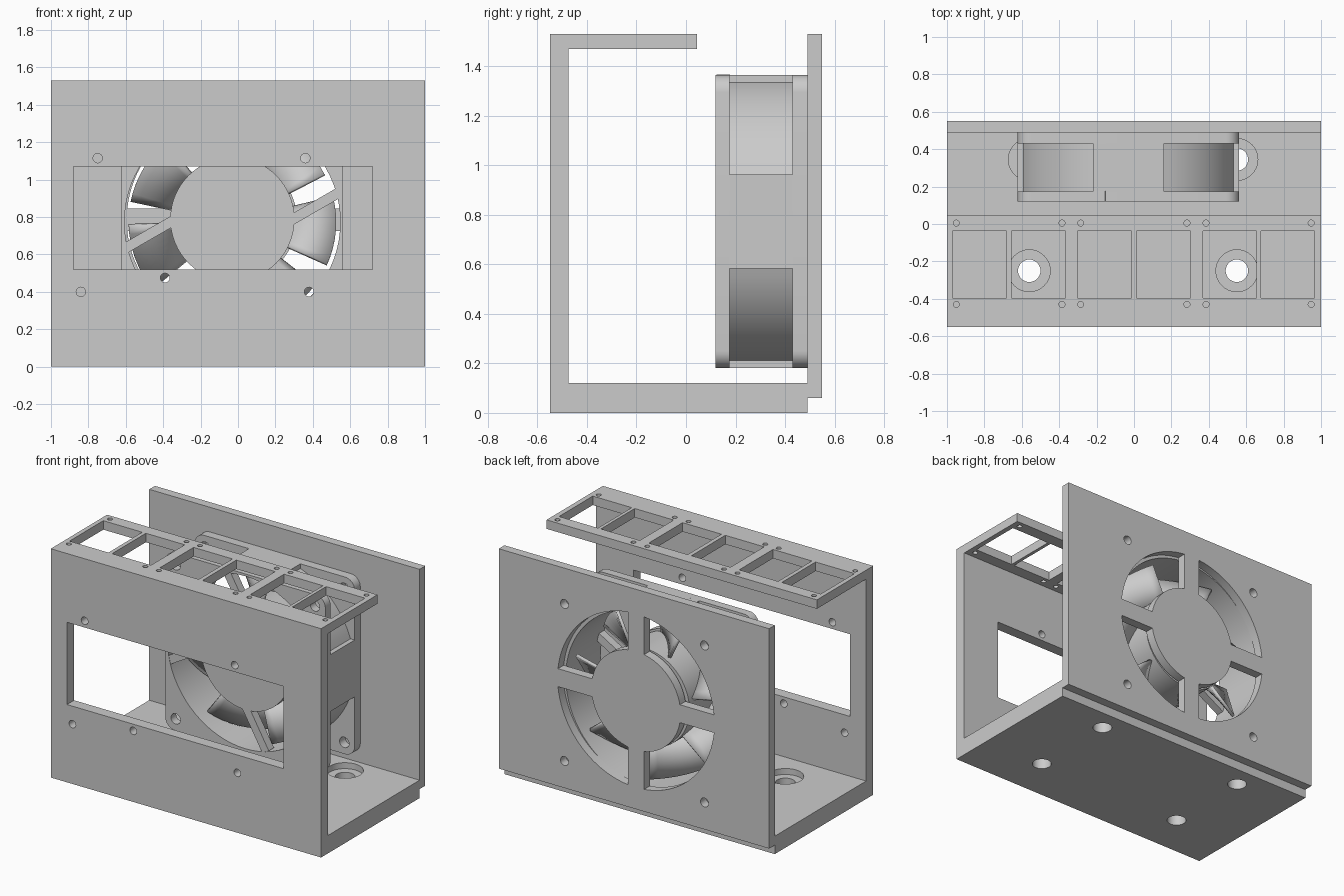
import bpy, bmesh
from math import sin, cos, asin, pi, radians
from mathutils import Matrix

cube = bpy.data.objects.get("Cube")
if cube:
    bpy.data.objects.remove(cube, do_unlink=True)

grey = bpy.data.materials.new("light grey")
grey.use_nodes = True
COLOUR = (0.6, 0.6, 0.6, 1)
grey.diffuse_color = COLOUR
grey.node_tree.nodes["Principled BSDF"].inputs["Base Color"].default_value = COLOUR


def arc(cx, cy, r, a0, a1, n):
    return [(cx + r * cos(a0 + (a1 - a0) * i / n), cy + r * sin(a0 + (a1 - a0) * i / n))
            for i in range(n + 1)]


def circle(cx, cy, r, n=32):
    return arc(cx, cy, r, 0, 2 * pi, n)[:-1]


def rect(x0, x1, y0, y1):
    return [(x0, y0), (x1, y0), (x1, y1), (x0, y1)]


def finish(name, bm):
    bmesh.ops.remove_doubles(bm, verts=bm.verts, dist=0.0001)
    bmesh.ops.recalc_face_normals(bm, faces=bm.faces)
    mesh = bpy.data.meshes.new(name)
    bm.to_mesh(mesh)
    bm.free()
    mesh.materials.append(grey)
    obj = bpy.data.objects.new(name, mesh)
    bpy.context.collection.objects.link(obj)
    bpy.ops.object.select_all(action='DESELECT')
    obj.select_set(True)
    bpy.context.view_layer.objects.active = obj
    bpy.ops.object.shade_smooth_by_angle(angle=radians(30))
    return obj


def plate(name, outlines, low, high, upright=True):
    """Extrude a filled outline with holes; upright plates span low..high in y, others in z."""
    curve = bpy.data.curves.new(name, 'CURVE')
    curve.dimensions = '2D'
    curve.fill_mode = 'BOTH'
    curve.extrude = (high - low) / 2
    for pts in outlines:
        spline = curve.splines.new('POLY')
        spline.points.add(len(pts) - 1)
        for p, (u, v) in zip(spline.points, pts):
            p.co = (u, v, 0, 1)
        spline.use_cyclic_u = True
    temp = bpy.data.objects.new(name + " outline", curve)
    bpy.context.collection.objects.link(temp)
    bpy.context.view_layer.update()
    mesh = bpy.data.meshes.new_from_object(temp.evaluated_get(bpy.context.evaluated_depsgraph_get()))
    bm = bmesh.new()
    bm.from_mesh(mesh)
    bpy.data.objects.remove(temp, do_unlink=True)
    bpy.data.curves.remove(curve)
    bpy.data.meshes.remove(mesh)
    mid = (low + high) / 2
    for v in bm.verts:
        x, y, z = v.co
        v.co = (x, z + mid, y) if upright else (x, y, z + mid)
    return finish(name, bm)


# Front panel with a wide window and screw holes
screws = [(-0.75, 1.115), (0.36, 1.115), (-0.39, 0.475), (-0.84, 0.4), (0.38, 0.4)]
plate("front_panel", [rect(-1, 1, 0, 1.53), rect(-0.88, 0.72, 0.52, 1.07)]
      + [circle(x, z, 0.025, 20) for x, z in screws], -0.55, -0.475)

# Top flange with three pairs of windows
windows = [rect(x, x + 0.288, -0.395, -0.038)
           for x in (-0.97, -0.655, -0.302, 0.014, 0.368, 0.678)]
pins = [circle(x, y, 0.016, 16) for y in (0.005, -0.43)
        for x in (-0.95, -0.385, -0.285, 0.283, 0.385, 0.947)]
plate("top_flange", [rect(-1, 1, -0.475, 0.045)] + windows + pins, 1.47, 1.53, False)

# Base in two layers, giving counterbored holes
feet = [(x, y) for x in (-0.56, 0.55) for y in (-0.25, 0.345)]
for name, r, low, high in (("base_lower", 0.06, 0, 0.08), ("base_upper", 0.112, 0.08, 0.12)):
    plate(name, [rect(-1, 1, -0.475, 0.49)] + [circle(x, y, r) for x, y in feet],
          low, high, False)

# Back panel with four grille openings
GX, GZ = -0.015, 0.785


def sector(quarter, outer=0.58, inner=0.33, half=0.06):
    a, b = asin(half / outer), asin(half / inner)
    t = quarter * pi / 2
    return (arc(GX, GZ, outer, t + a, t + pi / 2 - a, 20)
            + arc(GX, GZ, inner, t + pi / 2 - b, t + b, 16))


mounts = [circle(x, z, 0.03, 20) for x in (-0.522, 0.514) for z in (0.24, 1.29)]
plate("back_panel", [rect(-1, 1, 0.06, 1.53)] + [sector(q) for q in range(4)] + mounts,
      0.49, 0.55)

# Fan frame: two rounded flanges joined by a barrel with flat pads
FX, FZ, HALF, DUCT = -0.03, 0.773, 0.592, 0.577
duct = circle(FX, FZ, DUCT, 72)
rounded, barrel = [], []
for q in range(4):
    t = q * pi / 2
    sx, sz = ((1, 1), (-1, 1), (-1, -1), (1, -1))[q]
    rounded += arc(FX + sx * (HALF - 0.07), FZ + sz * (HALF - 0.07), 0.07, t, t + pi / 2, 8)
    for u, v in ((HALF, -0.19), (HALF, 0.19)):
        barrel.append((FX + u * cos(t) - v * sin(t), FZ + u * sin(t) + v * cos(t)))
    a = asin(0.19 / HALF)
    barrel += arc(FX, FZ, HALF, t + a, t + pi / 2 - a, 14)
corners = [circle(FX + i * 0.515, FZ + j * 0.515, 0.035, 20) for i in (-1, 1) for j in (-1, 1)]
plate("fan_front_flange", [rounded, duct] + corners, 0.12, 0.175)
plate("fan_back_flange", [rounded, duct] + corners, 0.43, 0.49)
plate("fan_barrel", [barrel, duct], 0.175, 0.43)

# Fan hub: fixed motor plate in front, rotor behind
plate("fan_motor_plate", [circle(FX, FZ + 0.015, 0.332, 64)], 0.12, 0.18)
plate("fan_rotor", [circle(FX, FZ + 0.01, 0.325, 64)], 0.19, 0.47)

# Slanted struts holding the motor plate
for k in range(4):
    bm = bmesh.new()
    bmesh.ops.create_cube(bm, size=1, matrix=Matrix.Translation((FX, 0.15, FZ + 0.01))
                          @ Matrix.Rotation(-k * pi / 2, 4, 'Y')
                          @ Matrix.Translation((0.44, 0, 0.073))
                          @ Matrix.Rotation(-radians(30), 4, 'Y')
                          @ Matrix.Diagonal((0.3, 0.055, 0.055, 1)))
    finish("fan_strut_%d" % (k + 1), bm)

# Seven pitched, curved blades
STEPS = 8
for k in range(7):
    bm = bmesh.new()
    rows = []
    for i in range(STEPS + 1):
        s = i / STEPS
        a = radians(130 + 38 * s) + k * 2 * pi / 7
        y = 0.2 + 0.23 * (0.6 * s + 0.4 * s * s)
        rows.append([bm.verts.new((FX + r * cos(a), y, FZ + r * sin(a)))
                     for r in (0.31, 0.43, 0.555)])
    for lo, hi in zip(rows, rows[1:]):
        for j in range(2):
            bm.faces.new((lo[j], lo[j + 1], hi[j + 1], hi[j]))
    blade = finish("fan_blade_%d" % (k + 1), bm)
    mod = blade.modifiers.new("thickness", 'SOLIDIFY')
    mod.thickness = 0.02
    mod.offset = 0
